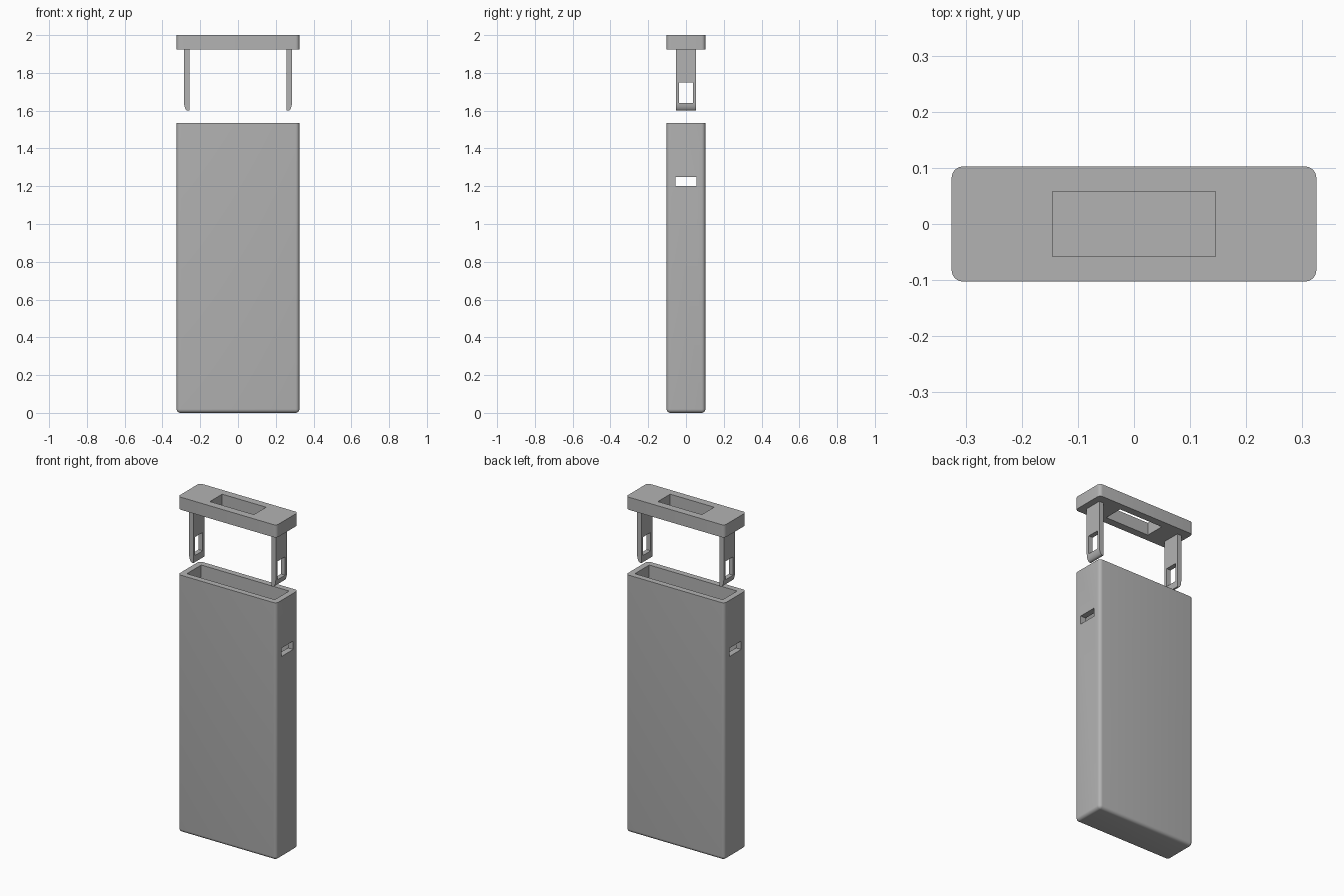
import bpy, bmesh, math

cube = bpy.data.objects.get("Cube")
if cube:
    bpy.data.objects.remove(cube, do_unlink=True)

# One plain grey plastic
grey = bpy.data.materials.new("grey_plastic")
grey.use_nodes = True
colour = (0.45, 0.45, 0.45, 1)
grey.diffuse_color = colour
grey.node_tree.nodes["Principled BSDF"].inputs["Base Color"].default_value = colour

HX, HY = 0.325, 0.1025      # outer half sizes
WALL = 0.035
RADIUS = 0.02
BODY_TOP = 1.535
CAP_BOTTOM = 1.925
CLIP_BOTTOM = 1.6
CLIP_OUT, CLIP_IN, CLIP_HY = 0.286, 0.258, 0.0525


def finish(bm, name):
    bmesh.ops.recalc_face_normals(bm, faces=bm.faces)
    mesh = bpy.data.meshes.new(name)
    bm.to_mesh(mesh)
    bm.free()
    mesh.materials.append(grey)
    obj = bpy.data.objects.new(name, mesh)
    bpy.context.collection.objects.link(obj)
    return obj


def box(name, hx, hy, z0, z1, round_if=None):
    """Box centred on the z axis; edges that pass round_if get rounded."""
    bm = bmesh.new()
    bmesh.ops.create_cube(bm, size=2)
    for v in bm.verts:
        v.co = (v.co.x * hx, v.co.y * hy, z1 if v.co.z > 0 else z0)
    if round_if:
        edges = [e for e in bm.edges if round_if(*(v.co.z for v in e.verts))]
        bmesh.ops.bevel(bm, geom=edges, offset=RADIUS, segments=6,
                        profile=0.5, affect='EDGES')
    return finish(bm, name)


def select_only(obj):
    bpy.ops.object.select_all(action='DESELECT')
    obj.select_set(True)
    bpy.context.view_layer.objects.active = obj


def cut(obj, cutter):
    cutter.hide_render = True
    mod = obj.modifiers.new("cut", 'BOOLEAN')
    mod.operation = 'DIFFERENCE'
    mod.solver = 'EXACT'
    mod.object = cutter
    select_only(obj)
    bpy.ops.object.modifier_apply(modifier=mod.name)
    bpy.data.objects.remove(cutter, do_unlink=True)


def smooth(obj):
    select_only(obj)
    bpy.ops.object.shade_smooth_by_angle(angle=math.radians(30))


# Hollow case: rounded sides and bottom, sharp open rim, slots in both ends
case = box("case_body", HX, HY, 0, BODY_TOP,
           lambda a, b: min(a, b) < 0.1)
cut(case, box("cavity_cutter", HX - WALL, HY - WALL, WALL, BODY_TOP + 0.1))
cut(case, box("slot_cutter", HX + 0.1, 0.056, 1.2, 1.25))
smooth(case)

# Cap with a rectangular opening
cap = box("cap", HX, HY, CAP_BOTTOM, 2.0, lambda a, b: abs(a - b) > 0.01)
cut(cap, box("opening_cutter", 0.145, 0.0575, CAP_BOTTOM - 0.1, 2.1))
smooth(cap)


# Snap clips: straight strip with a curved outer tip and a window
def clip(name, side):
    profile = [(CLIP_IN, CAP_BOTTOM), (CLIP_IN, CLIP_BOTTOM)]
    for i in range(7):
        a = math.radians(90 * i / 6)
        profile.append((CLIP_OUT - 0.02 * (1 - math.sin(a)),
                        CLIP_BOTTOM + 0.045 * (1 - math.cos(a))))
    profile.append((CLIP_OUT, CAP_BOTTOM))
    bm = bmesh.new()
    face = bm.faces.new([bm.verts.new((side * x, -CLIP_HY, z)) for x, z in profile])
    new = bmesh.ops.extrude_face_region(bm, geom=[face])["geom"]
    bmesh.ops.translate(bm, vec=(0, 2 * CLIP_HY, 0),
                        verts=[v for v in new if isinstance(v, bmesh.types.BMVert)])
    obj = finish(bm, name)
    cut(obj, box("window_cutter", 0.5, 0.036, 1.64, 1.75))
    smooth(obj)


clip("left_clip", 1)
clip("right_clip", -1)
